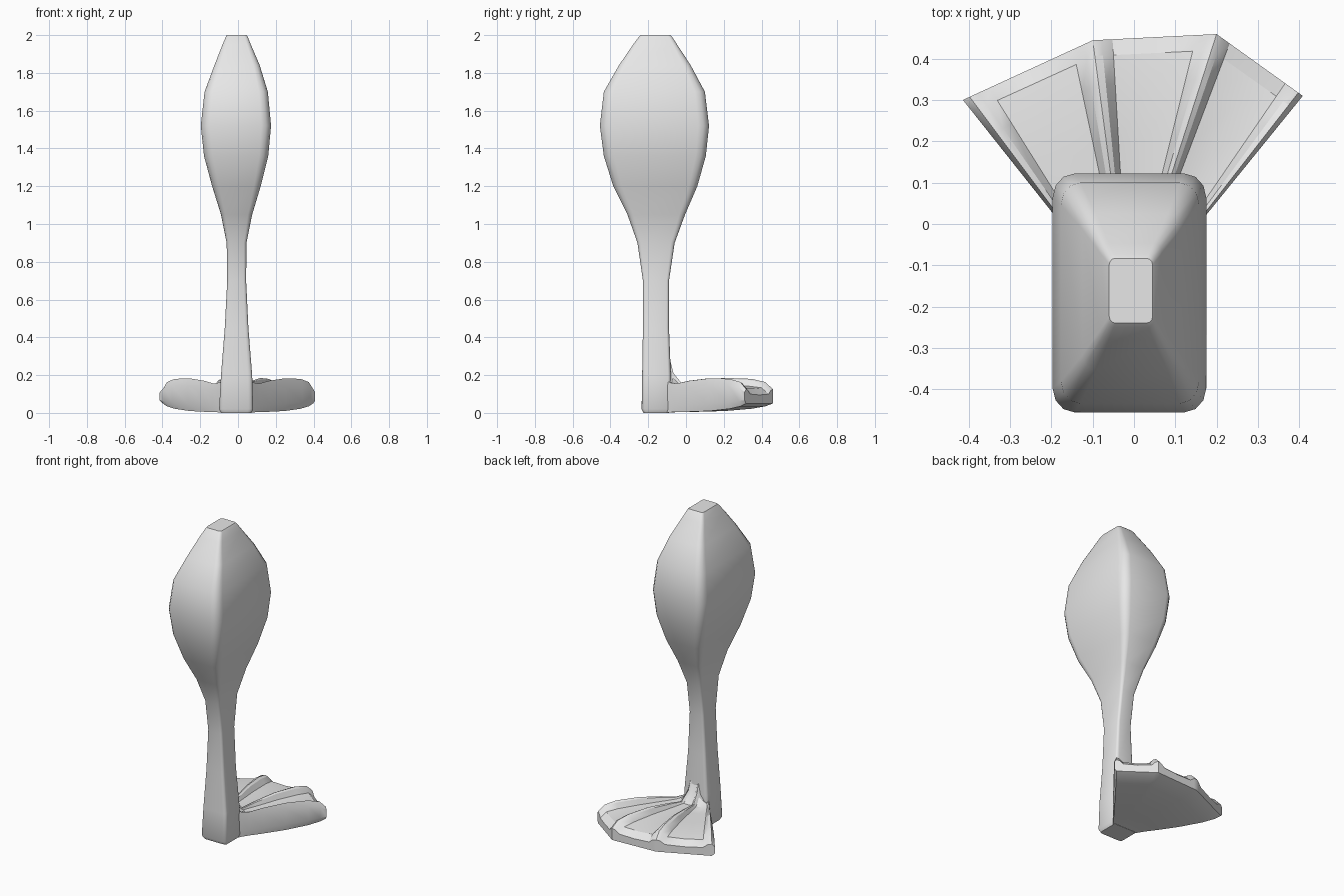
import bpy, bmesh, math
from mathutils import Vector

if "Cube" in bpy.data.objects:
    bpy.data.objects.remove(bpy.data.objects["Cube"], do_unlink=True)

grey = bpy.data.materials.new("plain grey")
grey.use_nodes = True
grey.diffuse_color = (0.8, 0.8, 0.8, 1)
grey.node_tree.nodes["Principled BSDF"].inputs["Base Color"].default_value = (0.8, 0.8, 0.8, 1)


def loft(name, rings, angle):
    """Skin even-sized rings; close both ends with strips of quads."""
    bm = bmesh.new()
    loops = [[bm.verts.new(p) for p in ring] for ring in rings]
    n = len(loops[0])
    for a, b in zip(loops, loops[1:]):
        for i in range(n):
            j = (i + 1) % n
            bm.faces.new((a[i], a[j], b[j], b[i]))
    for end in (loops[0], loops[-1]):
        for i in range(n // 2 - 1):
            bm.faces.new((end[i], end[i + 1], end[n - 2 - i], end[n - 1 - i]))
    bmesh.ops.recalc_face_normals(bm, faces=bm.faces)
    mesh = bpy.data.meshes.new(name)
    bm.to_mesh(mesh)
    bm.free()
    mesh.materials.append(grey)
    obj = bpy.data.objects.new(name, mesh)
    bpy.context.collection.objects.link(obj)
    bpy.ops.object.select_all(action='DESELECT')
    obj.select_set(True)
    bpy.context.view_layer.objects.active = obj
    bpy.ops.object.shade_smooth_by_angle(angle=math.radians(angle))
    return obj


def rounded_section(z, x0, x1, y0, y1):
    """Rounded rectangle with four points on each corner."""
    cx, cy, hx, hy = (x0 + x1) / 2, (y0 + y1) / 2, (x1 - x0) / 2, (y1 - y0) / 2
    rx, ry = hx * 0.28, hy * 0.2
    ring = []
    for k, (sx, sy) in enumerate(((1, 1), (-1, 1), (-1, -1), (1, -1))):
        for s in range(4):
            a = math.radians(90 * k + 30 * s)
            ring.append((cx + sx * (hx - rx) + rx * math.cos(a),
                         cy + sy * (hy - ry) + ry * math.sin(a), z))
    return ring


# Leg: height, then x and y limits of each section
leg_sections = [
    (0.0, -0.09, 0.07, -0.225, -0.09),
    (0.02, -0.1, 0.08, -0.235, -0.08),
    (0.2, -0.09, 0.075, -0.232, -0.08),
    (0.45, -0.07, 0.055, -0.228, -0.09),
    (0.7, -0.057, 0.043, -0.228, -0.09),
    (0.9, -0.06, 0.045, -0.257, -0.06),
    (1.05, -0.09, 0.075, -0.31, -0.005),
    (1.2, -0.137, 0.12, -0.385, 0.06),
    (1.36, -0.18, 0.16, -0.435, 0.105),
    (1.52, -0.197, 0.175, -0.456, 0.122),
    (1.7, -0.177, 0.158, -0.435, 0.1),
    (1.84, -0.125, 0.115, -0.355, 0.025),
    (1.95, -0.082, 0.068, -0.28, -0.047),
    (1.99, -0.065, 0.052, -0.25, -0.073),
    (2.0, -0.06, 0.045, -0.24, -0.083),
]
loft("leg", [rounded_section(*s) for s in leg_sections], 40)

# Webbed foot: root and tip of each toe, fanned from one side to the other
toes = [
    (Vector((-0.085, -0.11)), Vector((-0.398, 0.308))),
    (Vector((-0.027, -0.1)), Vector((-0.1, 0.445))),
    (Vector((0.02, -0.1)), Vector((0.2, 0.46))),
    (Vector((0.065, -0.11)), Vector((0.398, 0.318))),
]
# Across one web: position and share of the full dip below the toe ridges
web_profile = [(0, 0), (0.07, 0.15), (0.16, 0.85), (0.5, 1), (0.84, 0.85), (0.93, 0.15)]
# Along the toes: position, ridge height, web dip, sole height
foot_rows = [
    (0, 0.34, 0.02, 0.0),
    (0.06, 0.21, 0.02, 0.003),
    (0.14, 0.155, 0.012, 0.005),
    (0.3, 0.17, 0.03, 0.006),
    (0.55, 0.185, 0.045, 0.01),
    (0.8, 0.18, 0.045, 0.022),
    (0.93, 0.163, 0.035, 0.035),
    (1, 0.125, 0.03, 0.05),
]


def foot_section(t, ridge, dip, sole):
    """Scalloped top, rounded outer walls and flat sole."""
    line = [root.lerp(tip, t) for root, tip in toes]
    outer = min(ridge, 0.183) if t > 0.1 else 0.16
    heights = [outer, ridge, ridge, outer]
    first = line[0] - (line[1] - line[0]) * 0.055
    last = line[3] + (line[3] - line[2]) * 0.055
    inset = (outer - sole) * 0.22
    top = [(first.x, first.y, outer - inset)]
    bottom = [(first.x, first.y, sole + inset)]
    for i in range(3):
        for u, share in web_profile:
            p = line[i].lerp(line[i + 1], u)
            h = heights[i] * (1 - u) + heights[i + 1] * u
            top.append((p.x, p.y, h - dip * share))
            bottom.append((p.x, p.y, sole))
    for p, z in ((line[3], outer), (last, outer - inset)):
        top.append((p.x, p.y, z))
    bottom += [(line[3].x, line[3].y, sole), (last.x, last.y, sole + inset)]
    return top + bottom[::-1]


loft("webbed_foot", [foot_section(*r) for r in foot_rows], 30)
